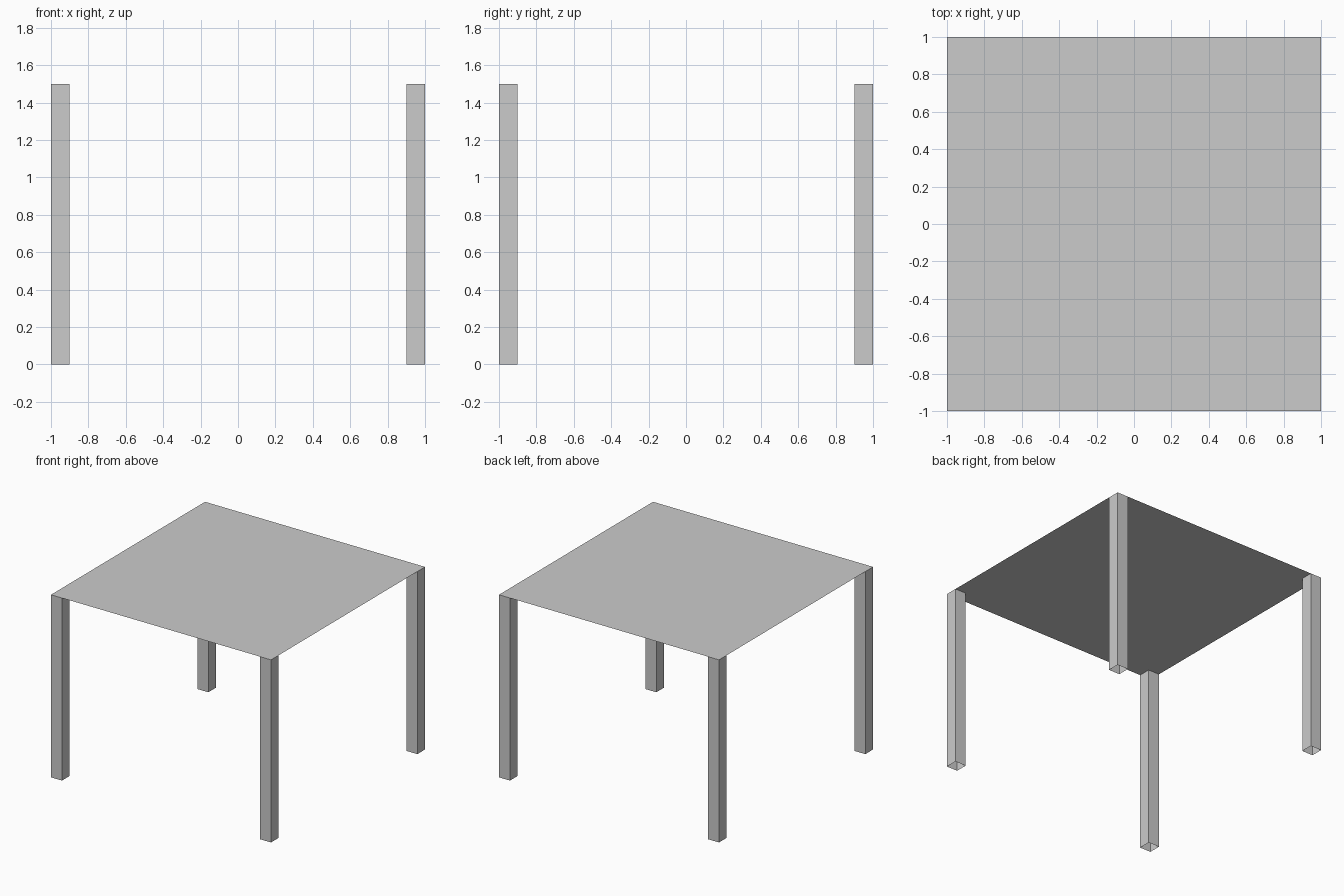
import bpy
import bmesh
from mathutils import Matrix, Vector

if "Cube" in bpy.data.objects:
    bpy.data.objects.remove(bpy.data.objects["Cube"])

HALF = 1.0      # half width of the table
HEIGHT = 1.5
LEG = 0.1       # leg width


def add_object(name, bm):
    mesh = bpy.data.meshes.new(name)
    bm.to_mesh(mesh)
    bm.free()
    obj = bpy.data.objects.new(name, mesh)
    bpy.context.collection.objects.link(obj)
    return obj


# Tabletop: a single sheet without thickness
bm = bmesh.new()
bmesh.ops.create_grid(bm, x_segments=1, y_segments=1, size=HALF,
                      matrix=Matrix.Translation((0, 0, HEIGHT)))
add_object("tabletop", bm)


# Legs: hollow square tubes, open at the floor and closed by the tabletop
def add_leg(name, sx, sy):
    bm = bmesh.new()
    bmesh.ops.create_cube(bm, size=1.0)
    bm.normal_update()
    caps = [f for f in bm.faces if abs(f.normal.z) > 0.5]
    bmesh.ops.delete(bm, geom=caps, context='FACES_ONLY')
    bmesh.ops.scale(bm, vec=Vector((LEG, LEG, HEIGHT)), verts=bm.verts)
    offset = HALF - LEG / 2
    bmesh.ops.translate(bm, vec=Vector((sx * offset, sy * offset, HEIGHT / 2)),
                        verts=bm.verts)
    add_object(name, bm)


for depth, sy in (("front", -1), ("back", 1)):
    for side, sx in (("left", -1), ("right", 1)):
        add_leg(f"{depth}_{side}_leg", sx, sy)
